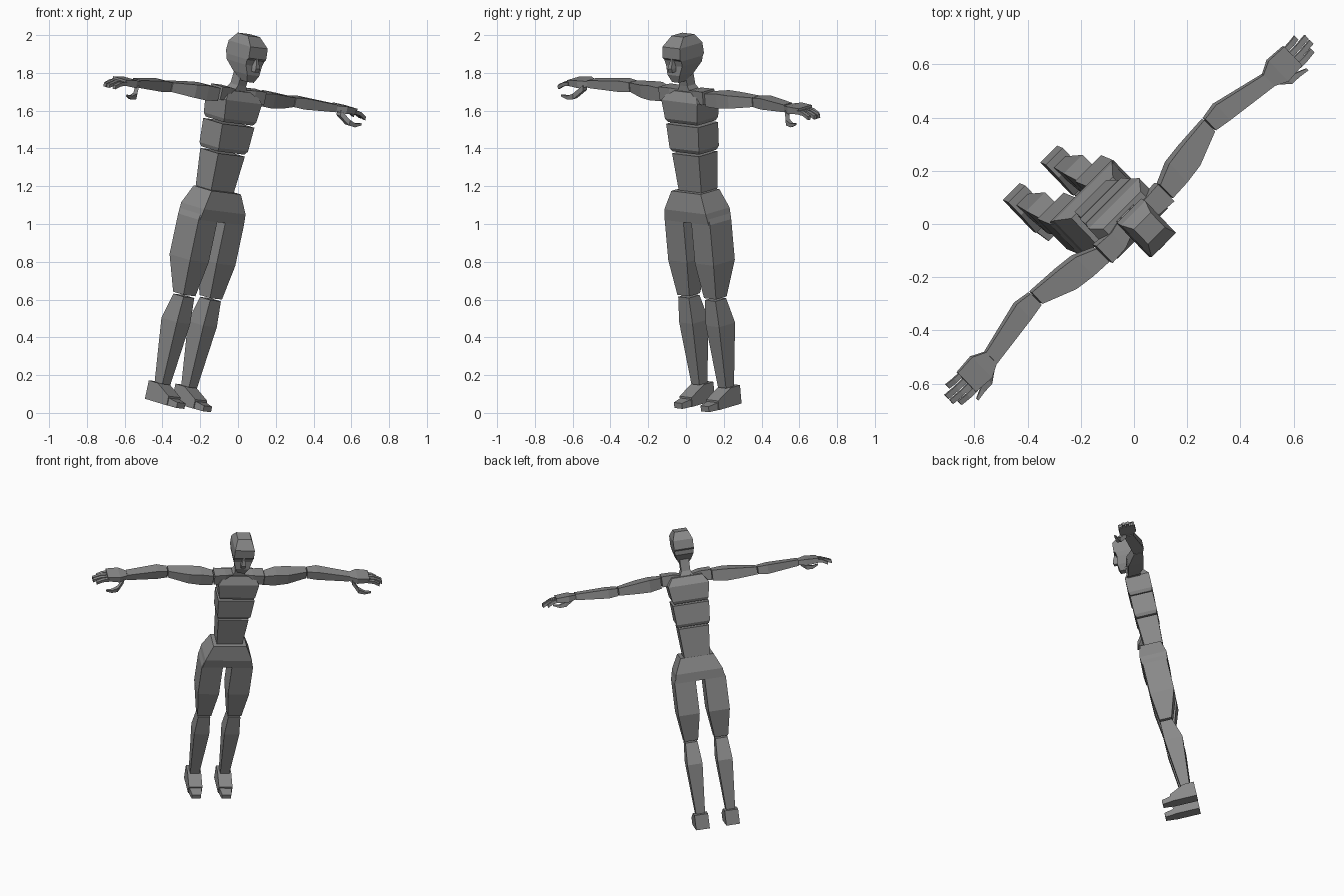
import bpy, bmesh
from math import radians
from mathutils import Matrix, Vector

cube = bpy.data.objects.get("Cube")
if cube:
    bpy.data.objects.remove(cube)

# One plain material for the whole figure
GREY = (.25, .25, .25, 1)
grey = bpy.data.materials.new("plain grey")
grey.use_nodes = True
grey.diffuse_color = GREY
grey.node_tree.nodes["Principled BSDF"].inputs["Base Color"].default_value = GREY

# The upright body is turned half sideways and leans forward and to its left
pose = (Matrix.Translation((-.35, .15, .05))
        @ Matrix.Rotation(radians(45), 4, "Z")
        @ Matrix.Rotation(radians(5), 4, "Y")
        @ Matrix.Rotation(radians(12), 4, "X"))


def spread(value, count):
    """Repeat a single value for every station."""
    return value if isinstance(value, tuple) else (value,) * count


def loft(name, axis, broad, thick, x=0, y=0, z=0, side=1):
    """Four-sided solid along an axis; broad and thick are its two cross sizes."""
    along = {"x": x, "y": y, "z": z}[axis]
    count = len(along)
    centres = zip(spread(x, count), spread(y, count), spread(z, count))
    first, second = [Vector(unit) for letter, unit in
                     zip("xyz", Matrix.Identity(3)) if letter != axis]
    bm = bmesh.new()
    rings = []
    for centre, a, b in zip(centres, spread(broad, count), spread(thick, count)):
        a, b, centre = first * a / 2, second * b / 2, Vector(centre)
        corners = (centre - a - b, centre + a - b, centre + a + b, centre - a + b)
        rings.append([bm.verts.new(corner) for corner in corners])
    for low, high in zip(rings, rings[1:]):
        for k in range(4):
            bm.faces.new((low[k - 1], low[k], high[k], high[k - 1]))
    bm.faces.new(rings[0])
    bm.faces.new(rings[-1])
    bm.transform(pose @ Matrix.Diagonal((side, 1, 1, 1)))
    bmesh.ops.recalc_face_normals(bm, faces=bm.faces)
    mesh = bpy.data.meshes.new(name)
    bm.to_mesh(mesh)
    bm.free()
    mesh.materials.append(grey)
    part = bpy.data.objects.new(name, mesh)
    bpy.context.collection.objects.link(part)


def pair(name, axis, **shape):
    """The same part on the left and, mirrored, on the right."""
    loft("left_" + name, axis, side=1, **shape)
    loft("right_" + name, axis, side=-1, **shape)


# Torso blocks, stacked upwards
loft("pelvis", "z", z=(1, 1.06, 1.16),
     broad=(.33, .31, .22), thick=(.17, .18, .14))
loft("waist", "z", z=(1.16, 1.36), y=.02,
     broad=(.17, .2), thick=(.12, .14))
loft("ribs", "z", z=(1.37, 1.39, 1.52), y=.02,
     broad=(.2, .22, .24), thick=(.13, .15, .15))
loft("chest", "z", z=(1.53, 1.55, 1.65, 1.7), y=.02,
     broad=(.22, .24, .27, .2), thick=(.14, .16, .16, .1))
loft("neck", "z", z=(1.69, 1.73, 1.83), y=(.02, .01, 0),
     broad=(.1, .06, .06), thick=(.08, .06, .06))

# Head, with a brow ledge, and nose
loft("head", "z", z=(1.76, 1.8, 1.85, 1.88, 1.89, 1.95, 2),
     y=(-.05, -.03, 0, 0, 0, 0, .01),
     broad=(.05, .09, .12, .13, .13, .13, .09),
     thick=(.05, .11, .15, .16, .18, .17, .08))
loft("nose", "z", z=(1.82, 1.84, 1.89), y=-.08,
     broad=(.03, .03, .01), thick=(.05, .06, .02))

# Legs
pair("thigh", "z", z=(.59, .78, 1, 1.03), x=.1, y=(-.02, 0, 0, 0),
     broad=(.09, .14, .14, .12), thick=(.08, .16, .16, .15))
pair("shin", "z", z=(.1, .44, .58), x=.1, y=(0, 0, -.02),
     broad=(.06, .1, .08), thick=(.06, .12, .08))
pair("foot", "y", y=(.06, -.01, -.11), x=.1, z=(.05, .05, .025),
     broad=.09, thick=(.1, .1, .05))
pair("toes", "y", y=(-.11, -.17), x=.1, z=(.02, .015),
     broad=(.08, .06), thick=(.04, .03))

# Arms
pair("shoulder", "x", x=(.02, .09, .165), y=(.02, 0, 0), z=1.68,
     broad=(.07, .08, .09), thick=(.05, .07, .07))
pair("upper_arm", "x", x=(.17, .25, .33, .46), y=(0, .02, .03, .06), z=1.67,
     broad=(.07, .1, .1, .06), thick=(.07, .08, .07, .05))
pair("forearm", "x", x=(.465, .53, .74), y=(.06, .06, .02), z=1.67,
     broad=(.06, .08, .06), thick=(.05, .06, .04))

# Hands
pair("palm", "x", x=(.74, .79, .87), y=.02, z=1.67,
     broad=(.06, .11, .1), thick=(.03, .04, .03))
pair("thumb", "x", x=(.76, .8, .84, .88), y=(-.01, -.05, -.06, -.07),
     z=(1.65, 1.61, 1.6, 1.61), broad=(.03, .03, .02, .01), thick=(.03, .03, .02, .01))
fingers = {"index": .08, "middle": .1, "ring": .1, "little": .07}
for place, (finger, reach) in enumerate(fingers.items()):
    pair(finger + "_finger", "x", x=(.86, .86 + reach / 2, .86 + reach),
         y=place * .026 - .025, z=(1.665, 1.66, 1.64), broad=.02, thick=.02)
